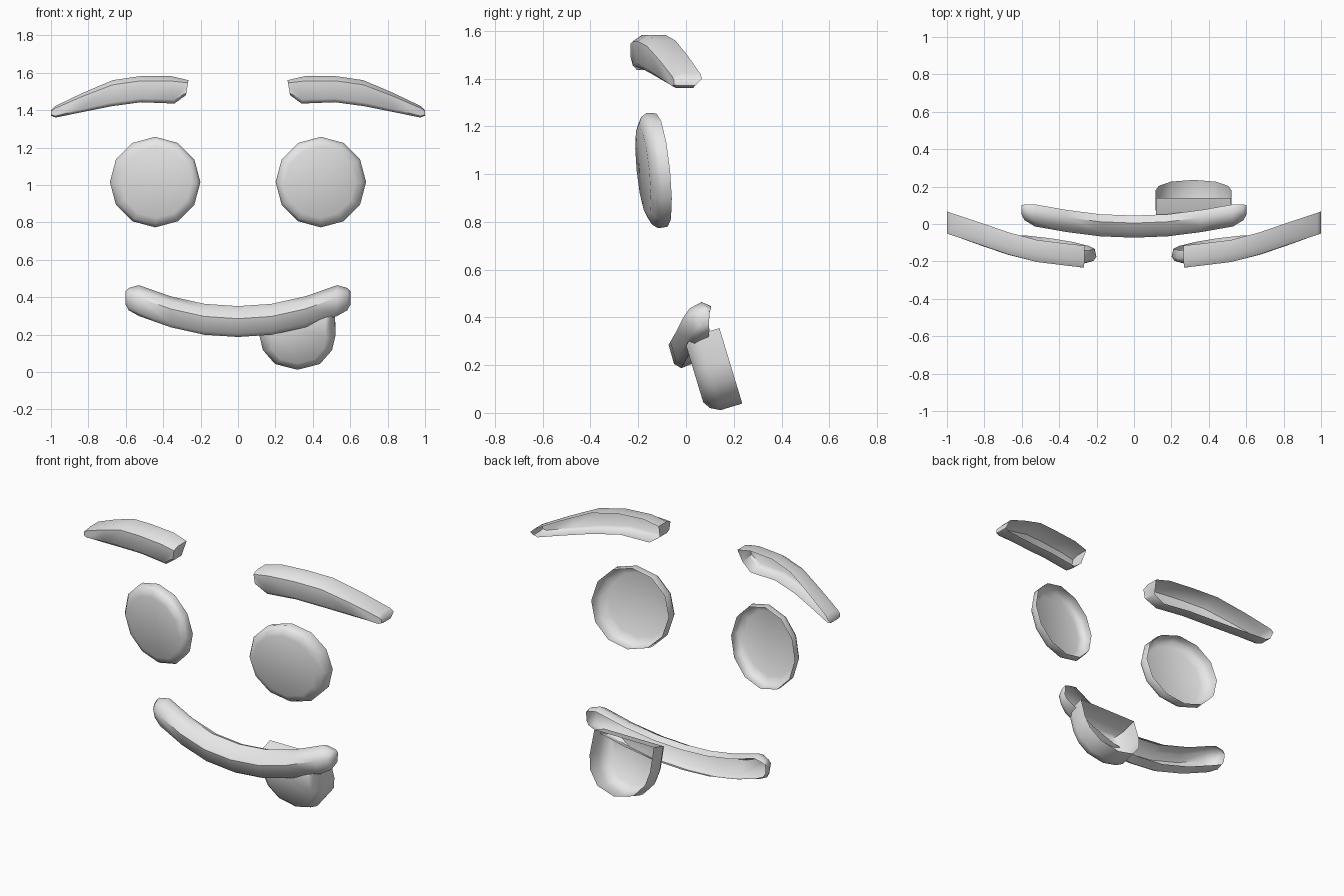
import bpy, bmesh, math
from mathutils import Vector

if "Cube" in bpy.data.objects:
    bpy.data.objects.remove(bpy.data.objects["Cube"])

grey = bpy.data.materials.new("plain grey")
grey.diffuse_color = (0.8, 0.8, 0.8, 1)
grey.use_nodes = True
grey.node_tree.nodes["Principled BSDF"].inputs["Base Color"].default_value = grey.diffuse_color


def finish(name, bm, angle=50):
    """Turn a bmesh into a smooth-shaded object."""
    mesh = bpy.data.meshes.new(name)
    bm.to_mesh(mesh)
    bm.free()
    mesh.materials.append(grey)
    ob = bpy.data.objects.new(name, mesh)
    bpy.context.collection.objects.link(ob)
    bpy.ops.object.select_all(action='DESELECT')
    ob.select_set(True)
    bpy.context.view_layer.objects.active = ob
    bpy.ops.object.shade_smooth_by_angle(angle=math.radians(angle))
    return ob


def loft(name, rings, closed, caps, outward, angle=50):
    """Skin a list of rings; caps lists the rings that get a closing face."""
    bm = bmesh.new()
    vs = [[bm.verts.new(p) for p in r] for r in rings]
    n = len(rings[0])
    for a, b in zip(vs, vs[1:]):
        for i in range(n if closed else n - 1):
            j = (i + 1) % n
            bm.faces.new((a[i], a[j], b[j], b[i]))
    for c in caps:
        bm.faces.new(vs[c])
    bmesh.ops.recalc_face_normals(bm, faces=bm.faces)
    # the shells are open at the back, so check the front faces point to -y
    if sum(f.normal.y * f.calc_area() for f in bm.faces) > 0:
        bmesh.ops.reverse_faces(bm, faces=bm.faces)
    return finish(name, bm, angle)


# Eyes: twelve-sided dishes, tilted and swept back to the outside
def eye_ring(side, radius, depth):
    ring = []
    for i in range(12):
        a = math.tau * i / 12
        u, v = radius * math.cos(a), radius * math.sin(a)
        ring.append((side * (0.447 + u - 0.1 * depth),
                     -0.1 + 0.14 * u - 0.1 * v - depth,
                     1.017 + v - 0.05 * depth))
    return ring


# Brows: tapering arched shells
# top x, top z, bottom x, bottom z, back y
BROW = [(0.265, 1.56, 0.278, 1.48, -0.115), (0.36, 1.582, 0.34, 1.435, -0.105),
        (0.52, 1.582, 0.52, 1.442, -0.085), (0.67, 1.56, 0.68, 1.42, -0.045),
        (0.83, 1.492, 0.84, 1.388, 0.01), (0.98, 1.42, 0.975, 1.36, 0.06),
        (1.0, 1.40, 1.0, 1.37, 0.067)]
# height fraction and distance forward of the back
BROW_SECTION = [(1, 0), (1, 0.08), (0.82, 0.118), (0.14, 0.118), (0, 0.10), (0, 0.03)]


def brow_rings(side):
    return [[(side * (xb + (xt - xb) * h), yb - d, zb + (zt - zb) * h)
             for h, d in BROW_SECTION] for xt, zt, xb, zb, yb in BROW]


for side, word in ((-1, "left"), (1, "right")):
    loft(word + "_eye", [eye_ring(side, r, d) for r, d in
                         ((0.237, 0), (0.242, 0.04), (0.225, 0.065), (0.19, 0.08))],
         True, [3], -1)
    loft(word + "_brow", brow_rings(side), False, [0, -1], -1)

# Mouth: curved smiling shell with rounded ends
MOUTH_SECTION = [(0.045, 0.335), (0.005, 0.352), (-0.045, 0.325), (-0.073, 0.285),
                 (-0.05, 0.205), (-0.02, 0.187), (0.035, 0.21)]
# x, back shift, lift, scale
HALF = [(0, 0, 0, 1), (0.18, 0.007, 0.012, 1), (0.36, 0.03, 0.052, 1),
        (0.53, 0.06, 0.112, 1), (0.585, 0.07, 0.12, 0.72), (0.602, 0.075, 0.127, 0.42)]
path = [(-x, y, z, s) for x, y, z, s in reversed(HALF[1:])] + HALF
loft("mouth", [[(x, 0.01 + (y - 0.01) * s + dy, 0.27 + (z - 0.27) * s + dz)
                for y, z in MOUTH_SECTION] for x, dy, dz, s in path],
     False, [0, -1], -1)

# Tongue: tilted U-shaped dish hanging behind the mouth
U_HALF = [(0.2, 0), (0.203, 0.14), (0.185, 0.22), (0.12, 0.298)]
outline = U_HALF + [(0, 0.33)] + [(-x, s) for x, s in reversed(U_HALF)]
down, front = Vector((0, 0.29, -0.957)), Vector((0, -0.957, -0.29))


def tongue_ring(inset, depth):
    ring = []
    for x, s in outline:
        k = 1 - inset / 0.2
        ring.append(Vector((0.318 + x * k, 0.14, 0.355))
                    + down * (0.12 + (s - 0.12) * k) + front * depth)
    return ring


loft("tongue", [tongue_ring(i, d) for i, d in
                ((0, 0), (0.0, 0.095), (0.02, 0.135), (0.05, 0.155))], True, [3], -1)
